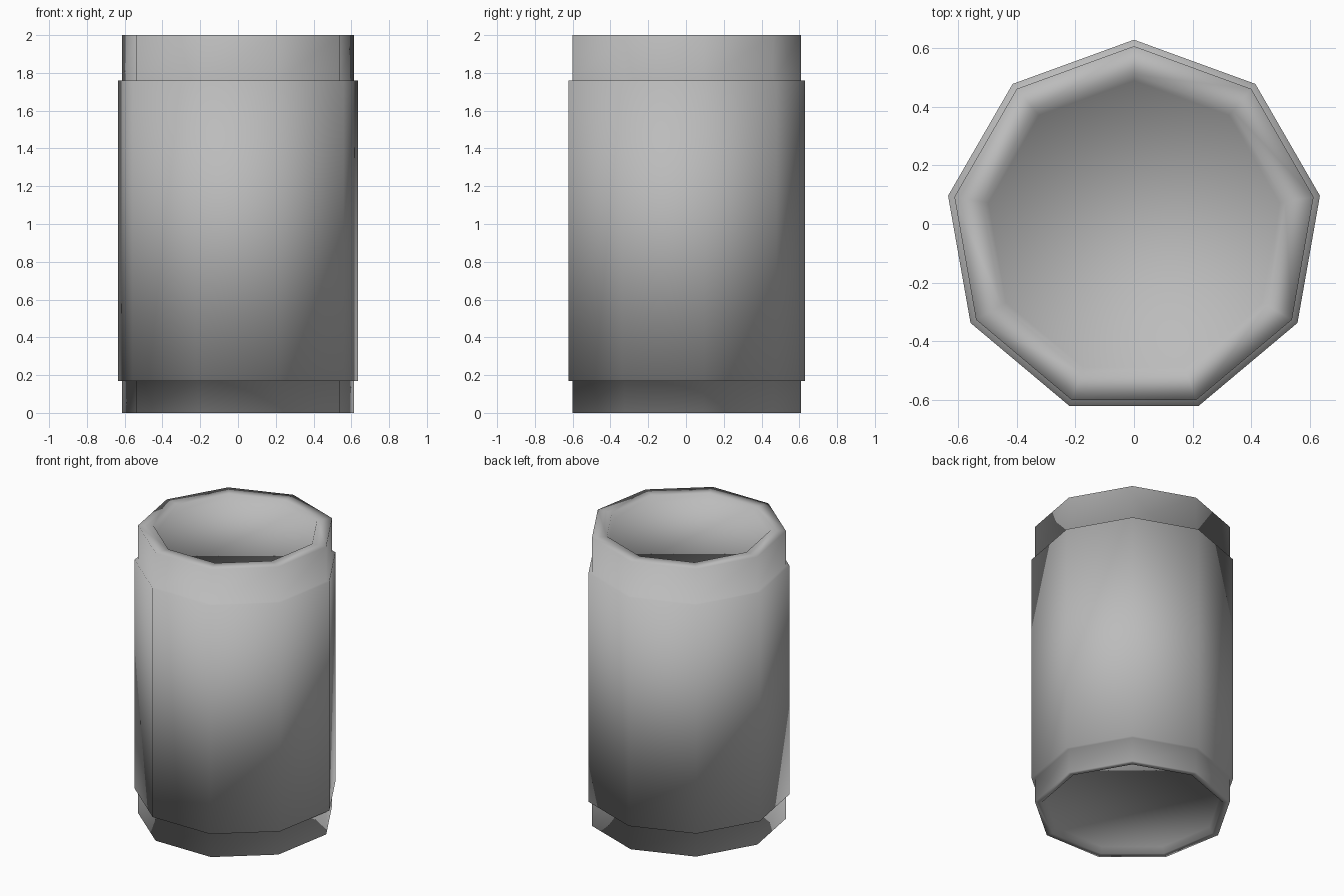
import bpy, bmesh, math

if "Cube" in bpy.data.objects:
    bpy.data.objects.remove(bpy.data.objects["Cube"])

SIDES = 9
Y_OFFSET = -0.0155   # puts the nine-sided outline centrally between its front and back

steel = bpy.data.materials.new("mid_grey")
steel.diffuse_color = (0.5, 0.5, 0.5, 1.0)
steel.use_nodes = True
steel.node_tree.nodes["Principled BSDF"].inputs["Base Color"].default_value = steel.diffuse_color


def lathe(name, profile):
    """Turn (radius, height) points around z with capped ends and one point at the back."""
    bm = bmesh.new()
    rings = []
    for r, z in profile:
        ring = []
        for i in range(SIDES):
            a = math.pi / 2 + 2 * math.pi * i / SIDES
            ring.append(bm.verts.new((r * math.cos(a), r * math.sin(a) + Y_OFFSET, z)))
        rings.append(ring)
    for low, high in zip(rings, rings[1:]):
        for i in range(SIDES):
            j = (i + 1) % SIDES
            bm.faces.new((low[i], low[j], high[j], high[i]))
    bm.faces.new(rings[0])
    bm.faces.new(rings[-1])
    bmesh.ops.recalc_face_normals(bm, faces=bm.faces)
    for f in bm.faces:
        f.smooth = True
    mesh = bpy.data.meshes.new(name)
    bm.to_mesh(mesh)
    bm.free()
    mesh.materials.append(steel)
    obj = bpy.data.objects.new(name, mesh)
    bpy.context.collection.objects.link(obj)
    return obj


# Can: recessed base, foot, wider wall band, neck, lip and recessed lid
lathe("can", [
    (0.56, 0.04), (0.58, 0.0),
    (0.623, 0.0), (0.623, 0.17),
    (0.645, 0.17), (0.645, 1.76),
    (0.623, 1.76), (0.623, 2.0),
    (0.525, 2.0), (0.505, 1.96),
])
